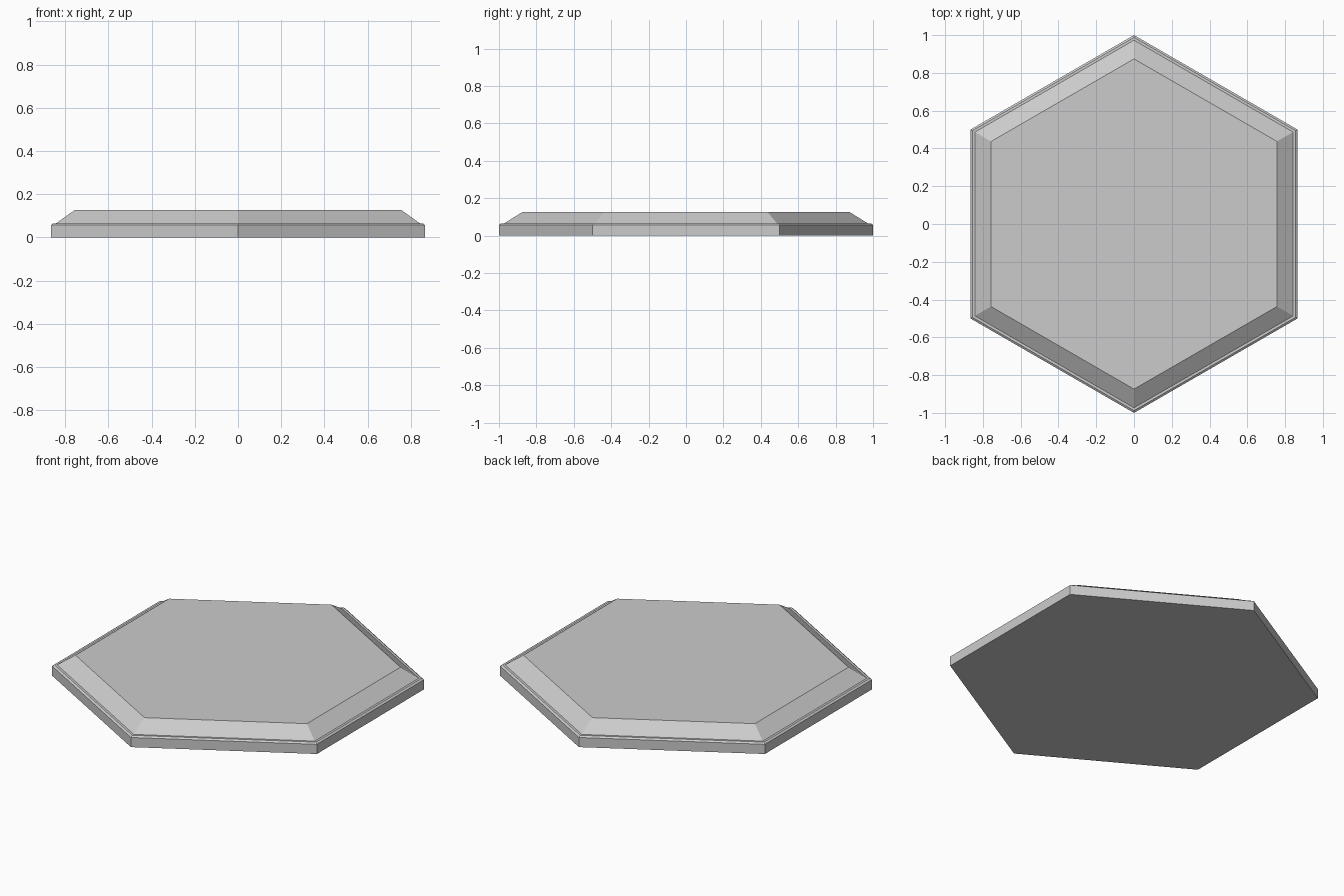
import bpy, bmesh, math

if "Cube" in bpy.data.objects:
    bpy.data.objects.remove(bpy.data.objects["Cube"])

# Hexagonal tile: (corner radius, height) profile from the base up to the raised top
PROFILE = [(1.0, 0.0), (1.0, 0.057), (0.988, 0.065), (0.973, 0.065), (0.874, 0.126)]
SIDES = 6

bm = bmesh.new()
rings = []
for r, z in PROFILE:
    ring = []
    for i in range(SIDES):
        a = math.pi / 2 + 2 * math.pi * i / SIDES
        ring.append(bm.verts.new((r * math.cos(a), r * math.sin(a), z)))
    rings.append(ring)

# Rim, chamfer, ledge and bevelled slope
for lo, hi in zip(rings, rings[1:]):
    for i in range(SIDES):
        j = (i + 1) % SIDES
        bm.faces.new((lo[i], lo[j], hi[j], hi[i]))

# Underside and flat top
bm.faces.new(rings[0][::-1])
bm.faces.new(rings[-1])
bmesh.ops.recalc_face_normals(bm, faces=bm.faces)

mesh = bpy.data.meshes.new("hexagon_tile")
bm.to_mesh(mesh)
bm.free()
tile = bpy.data.objects.new("hexagon_tile", mesh)
bpy.context.collection.objects.link(tile)
